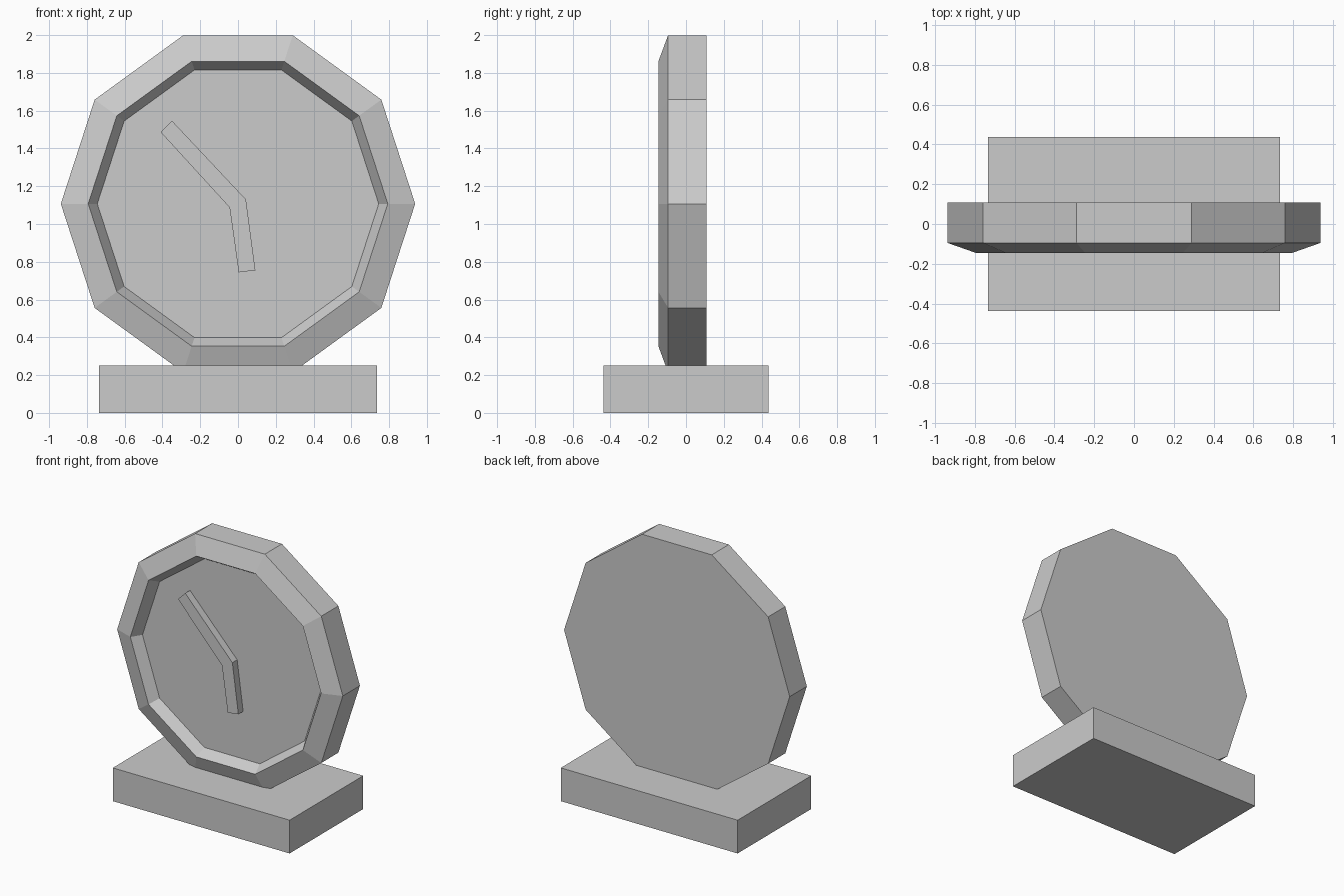
import bpy, bmesh, math

SIDES = 10
CENTRE_Z = 1.107

cube = bpy.data.objects.get("Cube")
if cube:
    bpy.data.objects.remove(cube, do_unlink=True)

# One plain grey for every part
grey = bpy.data.materials.new("plain grey")
grey.use_nodes = True
colour = (0.6, 0.6, 0.6, 1)
grey.diffuse_color = colour
grey.node_tree.nodes["Principled BSDF"].inputs["Base Color"].default_value = colour


def add_part(name, bm):
    bmesh.ops.recalc_face_normals(bm, faces=bm.faces)
    mesh = bpy.data.meshes.new(name)
    bm.to_mesh(mesh)
    bm.free()
    mesh.materials.append(grey)
    part = bpy.data.objects.new(name, mesh)
    bpy.context.collection.objects.link(part)
    return part


# Stand block
bm = bmesh.new()
bmesh.ops.create_cube(bm, size=1)
bmesh.ops.scale(bm, vec=(1.47, 0.874, 0.25), verts=bm.verts)
bmesh.ops.translate(bm, vec=(0, 0, 0.125), verts=bm.verts)
add_part("base", bm)

# Ten-sided case: back edge, front edge, bevelled rim, recessed dial
profile = [(0.938, 0.108), (0.938, -0.095), (0.793, -0.146), (0.745, -0.07)]
bm = bmesh.new()
rings = []
for radius, y in profile:
    angles = [math.tau * i / SIDES for i in range(SIDES)]
    rings.append([bm.verts.new((radius * math.cos(a), y,
                                CENTRE_Z + radius * math.sin(a))) for a in angles])
for near, far in zip(rings, rings[1:]):
    for i in range(SIDES):
        j = (i + 1) % SIDES
        bm.faces.new((near[i], near[j], far[j], far[i]))
bm.faces.new(rings[0])
bm.faces.new(rings[-1])
add_part("clock_case", bm)

# Bent pair of hands raised from the dial
outline = [(-0.41, 1.487), (-0.35, 1.547), (0.042, 1.13),
           (0.092, 0.755), (0.004, 0.744), (-0.045, 1.088)]
bm = bmesh.new()
face = bm.faces.new([bm.verts.new((x, -0.068, z)) for x, z in outline])
raised = bmesh.ops.extrude_face_region(bm, geom=[face], use_keep_orig=True)
moved = [v for v in raised["geom"] if isinstance(v, bmesh.types.BMVert)]
bmesh.ops.translate(bm, vec=(0, -0.059, 0), verts=moved)
add_part("clock_hands", bm)
